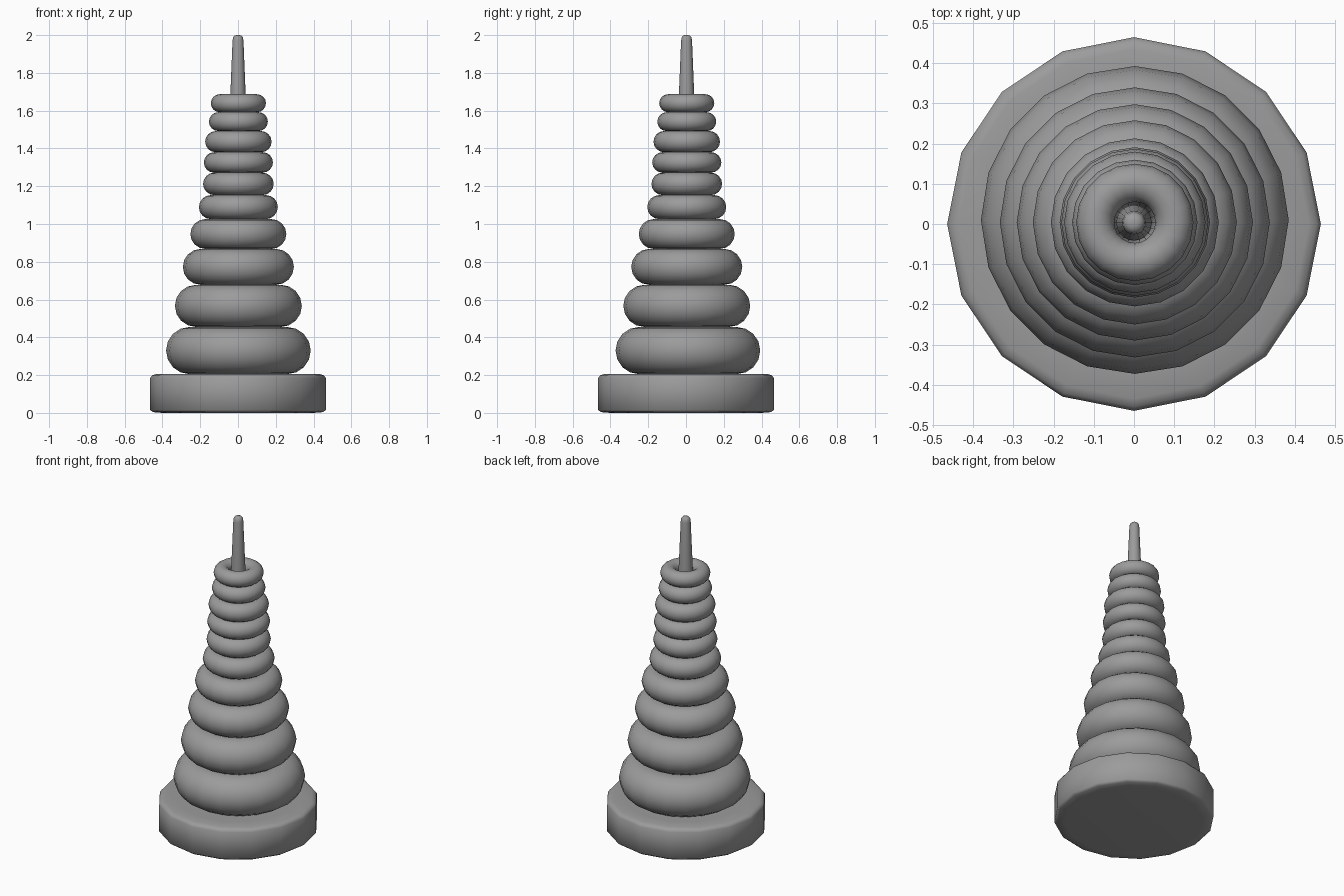
import bpy, bmesh, math

cube = bpy.data.objects.get("Cube")
if cube:
    bpy.data.objects.remove(cube, do_unlink=True)

grey = bpy.data.materials.new("plain grey")
grey.use_nodes = True
colour = (0.33, 0.33, 0.33, 1)
grey.diffuse_color = colour
grey.node_tree.nodes["Principled BSDF"].inputs["Base Color"].default_value = colour


def lathe(name, profile, sides, centre=(0, 0, 0), closed=False):
    """Spin a radius/height profile; an open profile gets flat end caps."""
    bm = bmesh.new()
    rows = []
    for r, z in profile:
        rows.append([bm.verts.new((r * math.cos(math.tau * i / sides),
                                   r * math.sin(math.tau * i / sides), z))
                     for i in range(sides)])
    pairs = list(zip(rows, rows[1:]))
    if closed:
        pairs.append((rows[-1], rows[0]))
    else:
        bm.faces.new(rows[0][::-1])
        bm.faces.new(rows[-1])
    for low, high in pairs:
        for i in range(sides):
            j = (i + 1) % sides
            bm.faces.new((low[i], low[j], high[j], high[i]))
    bmesh.ops.recalc_face_normals(bm, faces=bm.faces)
    mesh = bpy.data.meshes.new(name)
    bm.to_mesh(mesh)
    bm.free()
    mesh.materials.append(grey)
    mesh.shade_smooth()
    obj = bpy.data.objects.new(name, mesh)
    obj.location = centre
    bpy.context.collection.objects.link(obj)
    return obj


# Faceted round base with softened rims
lathe("base", [(0.40, 0), (0.45, 0.004), (0.465, 0.015), (0.465, 0.185),
               (0.455, 0.198), (0.435, 0.205), (0.36, 0.205)], 16)

# Tapered peg with a rounded tip
lathe("peg", [(0.06, 0.19), (0.044, 1.6), (0.029, 1.97),
              (0.026, 1.988), (0.018, 1.997), (0.008, 2.0)], 20, (0, 0.003, 0))

# Stacked rings: each rests on the one below
tops = [0.455, 0.678, 0.868, 1.026, 1.153, 1.272, 1.38, 1.492, 1.592, 1.687]
radii = [0.383, 0.336, 0.294, 0.254, 0.209, 0.187, 0.183, 0.176, 0.156, 0.146]
bottom = 0.205
for n, (top, outer) in enumerate(zip(tops, radii), 1):
    tube = (top - bottom) / 2
    section = [(outer - tube + tube * math.cos(math.tau * k / 16),
                tube * math.sin(math.tau * k / 16)) for k in range(16)]
    shift = 0.01 if n == 1 else 0.004
    lathe(f"ring_{n}", section, 20, (0.002, shift, bottom + tube), closed=True)
    bottom = top
